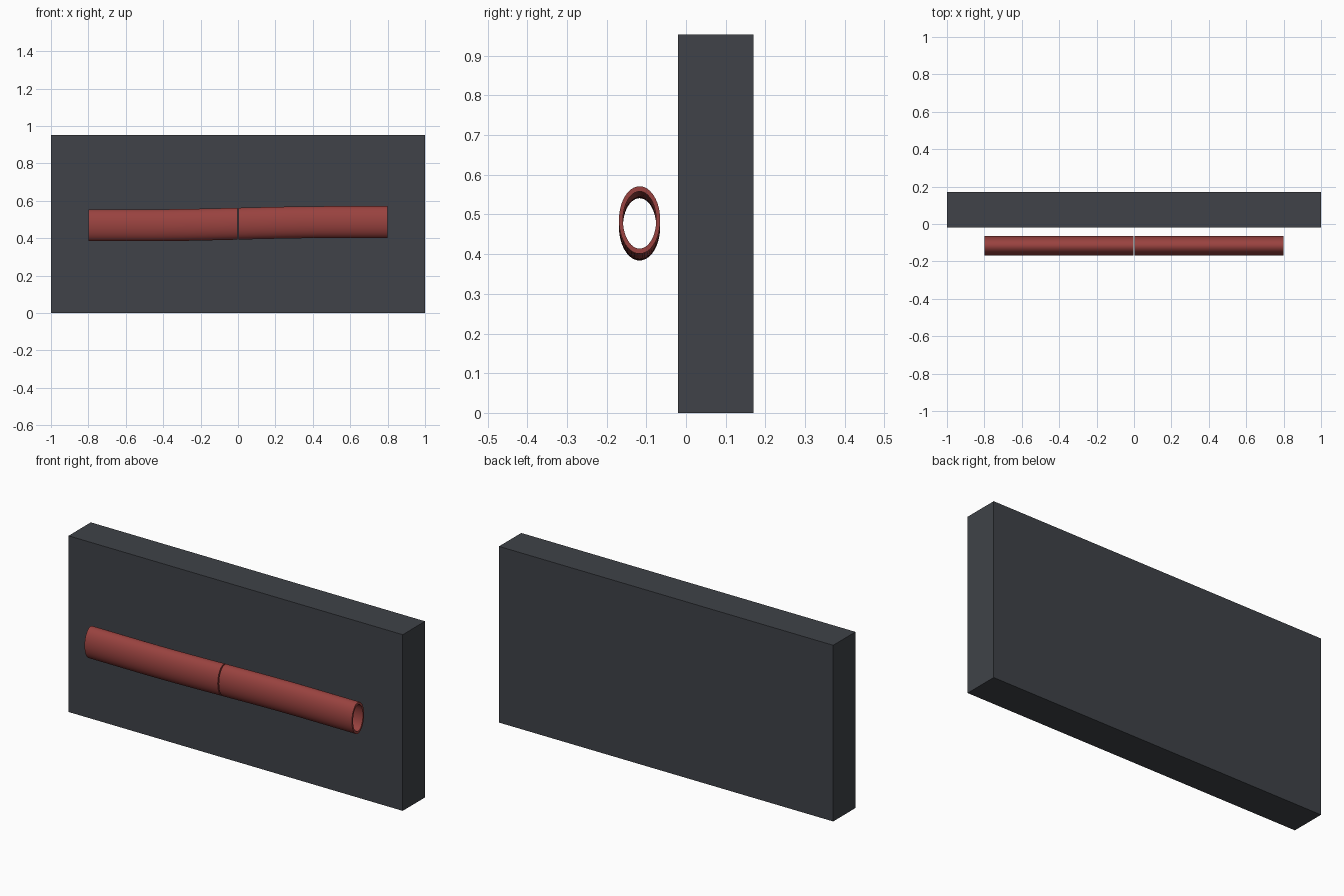
import bpy, bmesh
from math import sin, cos, pi

if "Cube" in bpy.data.objects:
    bpy.data.objects.remove(bpy.data.objects["Cube"])


def material(name, rgb):
    m = bpy.data.materials.new(name)
    m.diffuse_color = (*rgb, 1)
    m.use_nodes = True
    m.node_tree.nodes["Principled BSDF"].inputs["Base Color"].default_value = m.diffuse_color
    return m


def add_object(name, bm, mat):
    bmesh.ops.recalc_face_normals(bm, faces=bm.faces)
    me = bpy.data.meshes.new(name)
    bm.to_mesh(me)
    bm.free()
    me.materials.append(mat)
    ob = bpy.data.objects.new(name, me)
    bpy.context.collection.objects.link(ob)
    return ob


def centre_height(x):
    # gentle S-shaped rise between the two ends
    t = min(max((x + 0.5) / 1.0, 0), 1)
    return 0.469 + 0.017 * t * t * (3 - 2 * t)


def ring(bm, x, ry, rz, n=48):
    z = centre_height(x)
    return [bm.verts.new((x, -0.117 + ry * cos(2 * pi * i / n),
                          z + rz * sin(2 * pi * i / n))) for i in range(n)]


def tube(name, x0, x1, mat, steps=12):
    # outer skin forward, inner skin back, closed into a hollow loop
    bm = bmesh.new()
    xs = [x0 + (x1 - x0) * i / steps for i in range(steps + 1)]
    rings = [ring(bm, x, 0.052, 0.085) for x in xs]
    rings += [ring(bm, x, 0.042, 0.072) for x in reversed(xs)]
    n = len(rings[0])
    for a, b in zip(rings, rings[1:] + rings[:1]):
        for i in range(n):
            j = (i + 1) % n
            bm.faces.new((a[i], a[j], b[j], b[i]))
    ob = add_object(name, bm, mat)
    bpy.ops.object.select_all(action='DESELECT')
    bpy.context.view_layer.objects.active = ob
    ob.select_set(True)
    bpy.ops.object.shade_smooth_by_angle(angle=pi / 6)


dark = material("dark_grey", (0.05, 0.055, 0.065))
red = material("red", (0.32, 0.055, 0.05))

# Backing slab
bm = bmesh.new()
bmesh.ops.create_cube(bm, size=1)
for v in bm.verts:
    v.co = (v.co.x * 2, v.co.y * 0.19 + 0.075, (v.co.z + 0.5) * 0.953)
add_object("panel", bm, dark)

# Hollow handle in two halves with a fine seam
tube("handle_left", -0.8, -0.003, red)
tube("handle_right", 0.003, 0.8, red)
